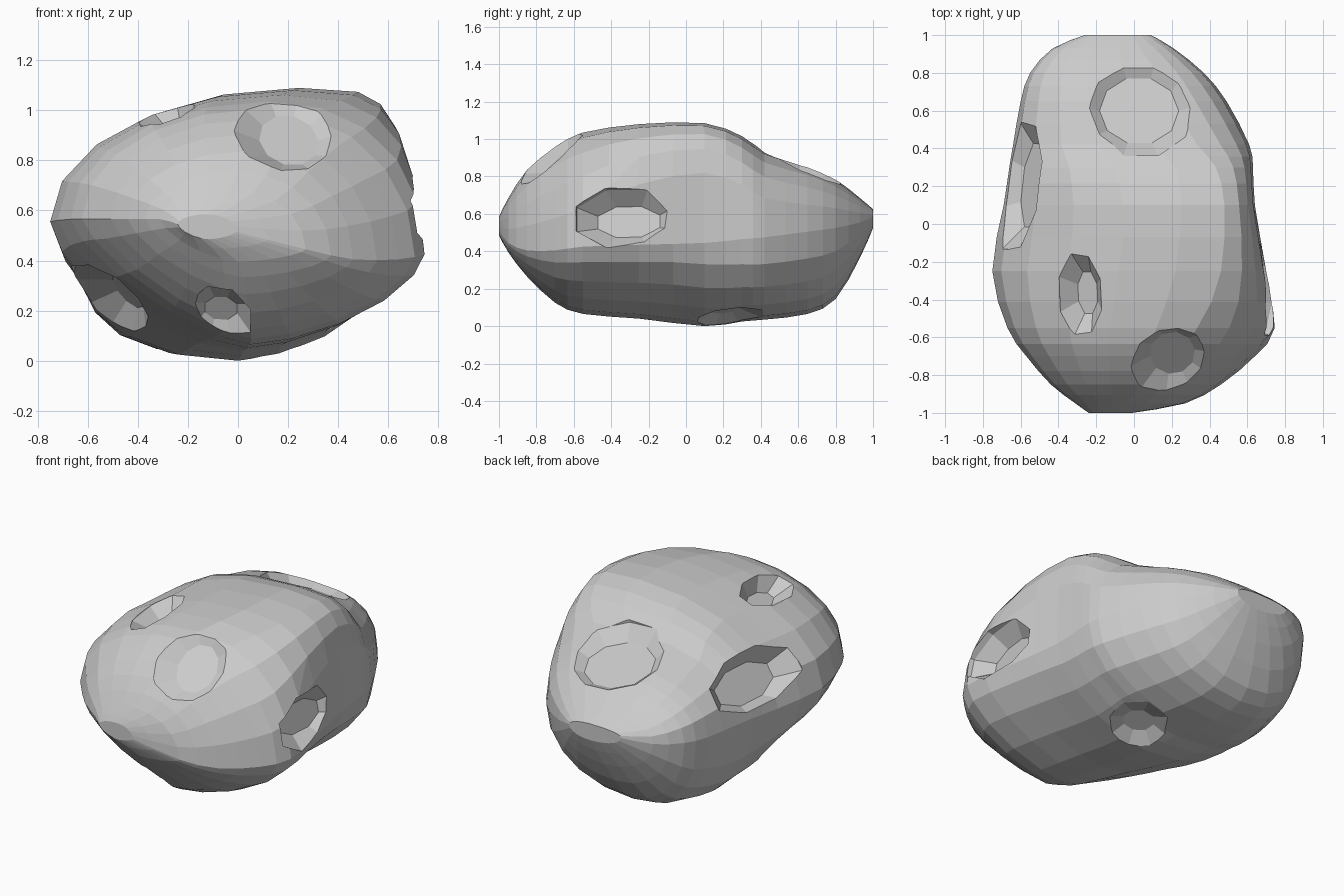
import bpy, bmesh, math
from mathutils import Vector
from mathutils.bvhtree import BVHTree

if "Cube" in bpy.data.objects:
    bpy.data.objects.remove(bpy.data.objects["Cube"])

# Cross-sections front to back:
# y, left rim x z, right rim x z, top x z, bottom x z, lower-left and upper-right roundness
SECTIONS = [
    (-1.00, -.24, .55, -.01, .52, -.12, .59, -.12, .49, 1.6, 2.0),
    (-0.95, -.31, .57, .27, .45, -.03, .69, 0, .40, 1.5, 2.0),
    (-0.85, -.44, .57, .46, .41, .02, .84, .03, .27, 1.4, 2.0),
    (-0.70, -.57, .57, .64, .41, .06, .97, .05, .13, 1.35, 2.0),
    (-0.55, -.67, .57, .745, .43, .12, 1.04, .05, .07, 1.35, 2.2),
    (-0.25, -.75, .56, .70, .44, .22, 1.085, .02, .045, 1.6, 3.4),
    (0.10, -.69, .55, .64, .45, .25, 1.09, 0, .005, 2.2, 4.4),
    (0.30, -.66, .56, .63, .47, .22, 1.02, -.05, .03, 2.7, 3.6),
    (0.42, -.64, .56, .61, .48, .10, .94, -.10, .04, 2.9, 3.0),
    (0.65, -.60, .56, .49, .51, 0, .865, -.15, .07, 2.6, 2.6),
    (0.80, -.55, .57, .37, .53, -.05, .79, -.15, .15, 2.3, 2.6),
    (0.93, -.43, .58, .21, .56, -.08, .69, -.10, .37, 2.0, 2.5),
    (1.00, -.26, .60, .09, .59, -.05, .63, -.05, .53, 2.0, 2.0),
]
STEPS = 5


def catmull(a, b, c, d, t):
    return [0.5 * (2*q + (r-p)*t + (2*p-5*q+4*r-s)*t*t + (3*q-p-3*r+s)*t**3)
            for p, q, r, s in zip(a, b, c, d)]


def section_ring(s):
    y, lx, lz, rx, rz, tx, tz, bx, bz, n_left, n_right = s
    back = max(0, min(1, y / .4))    # fuller towards the back
    # Each quarter runs between a rim point and a top or bottom point
    quarters = [((rx, rz), (tx, tz), n_right, False),
                ((lx, lz), (tx, tz), 2.0 + .5 * back, True),
                ((lx, lz), (bx, bz), n_left, False),
                ((rx, rz), (bx, bz), 1.6 + .5 * back, True)]
    pts = []
    for (ex, ez), (px, pz), n, rev in quarters:
        for i in range(STEPS):
            a = math.pi / 2 * (STEPS - i if rev else i) / STEPS
            c = max(math.cos(a), 0) ** (2 / n)
            k = max(math.sin(a), 0) ** (2 / n)
            pts.append((px + (ex - px) * c, y, ez + (pz - ez) * k))
    return pts


def make_object(name, rings):
    bm = bmesh.new()
    rows = [[bm.verts.new(p) for p in r] for r in rings]
    n = len(rows[0])
    for a, b in zip(rows, rows[1:]):
        for i in range(n):
            bm.faces.new((a[i], a[(i+1) % n], b[(i+1) % n], b[i]))
    bm.faces.new(rows[0])
    bm.faces.new(rows[-1][::-1])
    bmesh.ops.recalc_face_normals(bm, faces=bm.faces)
    me = bpy.data.meshes.new(name)
    bm.to_mesh(me)
    tree = BVHTree.FromBMesh(bm)
    bm.free()
    ob = bpy.data.objects.new(name, me)
    bpy.context.collection.objects.link(ob)
    return ob, tree


# Rock body: sections with one smooth in-between each
rings = []
for i in range(len(SECTIONS) - 1):
    s = [SECTIONS[min(max(i + k, 0), len(SECTIONS) - 1)] for k in (-1, 0, 1, 2)]
    rings += [section_ring(SECTIONS[i]), section_ring(catmull(*s, 0.5))]
rings.append(section_ring(SECTIONS[-1]))
rock, tree = make_object("rock", rings)


# Craters: tapered oval cutters sunk into the surface
def crater(name, point, axis, along, size, floor, depth, sides=10):
    w = Vector(axis).normalized()
    u = Vector(along)
    u = (u - w * u.dot(w)).normalized()
    v = w.cross(u)
    hit = tree.ray_cast(Vector(point) + w * 1.5, -w)[0] or Vector(point)

    def ring(ru, rv, h):
        return [hit + w * h + u * ru * math.cos(2*math.pi*(i+.5)/sides)
                + v * rv * math.sin(2*math.pi*(i+.5)/sides) for i in range(sides)]
    cutter, _ = make_object(name, [
        ring(*floor, -depth), ring(*size, 0), ring(size[0]*1.1, size[1]*1.1, .15)])
    cutter.hide_render = True
    m = rock.modifiers.new(name, 'BOOLEAN')
    m.operation = 'DIFFERENCE'
    m.solver = 'EXACT'
    m.object = cutter
    return cutter


cutters = [
    crater("front_crater", (.2, -.66, .86), (.1, -.66, .74), (0, 0, 1), (.28, .24), (.15, .12), .06),
    crater("right_crater", (.66, -.31, .57), (.95, -.1, .2), (0, 1, 0), (.29, .17), (.18, .09), .09, 8),
    crater("top_left_crater", (-.27, -.37, .97), (-.4, -.1, .9), (0, 1, 0), (.24, .13), (.12, .06), .09, 8),
    crater("left_crater", (-.58, .21, .73), (-.82, .1, .55), (0, 1, .05), (.38, .20), (.24, .11), .10, 8),
    crater("back_crater", (.03, .62, .87), (.05, .33, .94), (0, 1, 0), (.29, .30), (.19, .21), .065),
    crater("bottom_crater", (.16, .22, .04), (.25, .15, -.95), (1, 1, 0), (.22, .2), (.08, .09), .06, 8),
    crater("front_bottom_crater", (-.07, -.7, .19), (-.05, -.8, -.6), (1, 0, 0), (.13, .18), (.07, .06), .06, 8),
    crater("left_bottom_dent", (-.48, -.18, .25), (-.75, -.25, -.65), (0, 1, 0), (.36, .22), (.15, .09), .09),
]

# Bake the craters and rest the rock on the ground
deps = bpy.context.evaluated_depsgraph_get()
baked = bpy.data.meshes.new_from_object(rock.evaluated_get(deps))
rock.modifiers.clear()
rock.data = baked
for c in cutters:
    bpy.data.objects.remove(c)
low = min(v.co.z for v in baked.vertices)
for v in baked.vertices:
    v.co.z -= low
for p in baked.polygons:
    p.use_smooth = False
